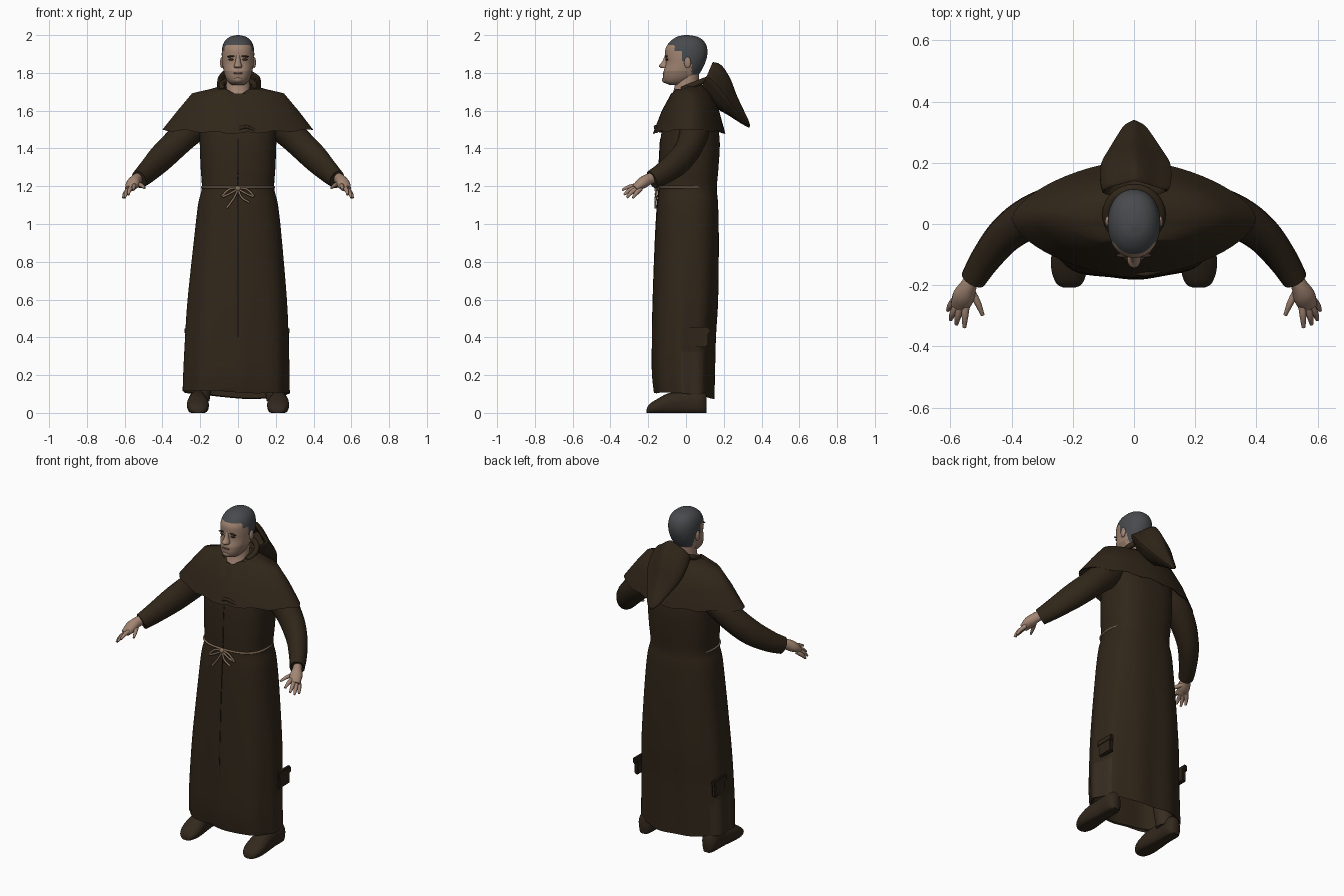
import bpy, bmesh, math
from mathutils import Vector

cube = bpy.data.objects.get("Cube")
if cube:
    bpy.data.objects.remove(cube, do_unlink=True)


def material(name, r, g, b):
    mat = bpy.data.materials.new(name)
    mat.use_nodes = True
    mat.diffuse_color = (r, g, b, 1)
    shader = mat.node_tree.nodes["Principled BSDF"]
    shader.inputs["Base Color"].default_value = (r, g, b, 1)
    shader.inputs["Roughness"].default_value = 0.9
    return mat


CLOTH = material("brown cloth", .030, .0195, .010)
PANEL = material("side panel brown", .038, .025, .015)
LEATHER = material("dark leather", .032, .021, .012)
SEAM = material("dark seam", .014, .010, .006)
SKIN = material("skin", .36, .235, .17)
STUBBLE = material("stubbled skin", .27, .18, .13)
LIPS = material("lips", .20, .115, .085)
HAIR = material("grey hair", .064, .068, .074)
DARK = material("eye brown", .045, .028, .019)
ROPE = material("rope", .24, .16, .10)


def finish(name, bm, mats, rule=None):
    """Turn a bmesh into a smooth shaded object, coloured by a rule on face centres."""
    bmesh.ops.recalc_face_normals(bm, faces=bm.faces)
    if rule:
        for face in bm.faces:
            face.material_index = rule(face.calc_center_median())
    mesh = bpy.data.meshes.new(name)
    bm.to_mesh(mesh)
    bm.free()
    for mat in mats:
        mesh.materials.append(mat)
    obj = bpy.data.objects.new(name, mesh)
    bpy.context.collection.objects.link(obj)
    bpy.ops.object.select_all(action='DESELECT')
    obj.select_set(True)
    bpy.context.view_layer.objects.active = obj
    bpy.ops.object.shade_smooth_by_angle(angle=math.radians(50))
    return obj


def loft(name, rings, mats, rule=None):
    bm = bmesh.new()
    loops = [[bm.verts.new(p) for p in ring] for ring in rings]
    for low, high in zip(loops, loops[1:]):
        for i in range(len(low)):
            bm.faces.new((low[i - 1], low[i], high[i], high[i - 1]))
    bm.faces.new(loops[0])
    bm.faces.new(loops[-1])
    return finish(name, bm, mats, rule)


def smooth(rows, steps=4):
    """Run a soft curve through rows of numbers."""
    out = []
    for i in range(len(rows) - 1):
        quad = [rows[max(0, min(len(rows) - 1, i + k))] for k in (-1, 0, 1, 2)]
        for s in range(steps):
            t = s / steps
            out.append([b + t / 2 * (c - a + t * (2 * a - 5 * b + 4 * c - d + t * (3 * (b - c) + d - a)))
                        for a, b, c, d in zip(*quad)])
    return out + [list(rows[-1])]


def ring(z, width, front, back, n=48, power=2.0, fold=0.0, waves=9):
    """Horizontal rounded ring; width is half, front and back are y limits."""
    pts = []
    for i in range(n):
        a = math.tau * i / n
        c, s = math.cos(a), math.sin(a)
        k = (abs(c) ** power + abs(s) ** power) ** (-1 / power) * (1 + fold * math.cos(waves * a + 1))
        pts.append(Vector((width * c * k, (front + back) / 2 + (back - front) / 2 * s * k, z)))
    return pts


def tube(name, rows, mat, n=16, steps=4):
    """Tube through rows of x, y, z, side radius, upright radius."""
    rows = smooth(rows, steps)
    mids = [Vector(r[:3]) for r in rows]
    rings = []
    for i, r in enumerate(rows):
        along = (mids[min(i + 1, len(mids) - 1)] - mids[max(i - 1, 0)]).normalized()
        side = along.cross(Vector((0, 0, 1)))
        side = side.normalized() if side.length > .01 else Vector((1, 0, 0))
        up = side.cross(along)
        rings.append([mids[i] + side * r[3] * math.cos(math.tau * j / n)
                      + up * r[4] * math.sin(math.tau * j / n) for j in range(n)])
    return loft(name, rings, [mat])


def cord(name, points, radius, mat):
    return tube(name, [(*p, radius, radius) for p in points], mat, 8)


def ball(name, loc, size, mat, tilt=0):
    bm = bmesh.new()
    bmesh.ops.create_uvsphere(bm, u_segments=16, v_segments=10, radius=1)
    obj = finish(name, bm, [mat])
    obj.location, obj.scale, obj.rotation_euler = loc, size, (0, tilt, 0)
    return obj


# Long robe with soft folds, leaning slightly to one side and hollow at the hem
robe_rows = [(.1, .279, -.166, .15), (.22, .277, -.178, .153), (.4, .271, -.178, .158),
             (.6, .261, -.174, .17), (.9, .234, -.163, .174), (1.1, .212, -.152, .17),
             (1.19, .192, -.143, .163), (1.3, .198, -.143, .172), (1.45, .203, -.135, .178),
             (1.58, .2, -.105, .15), (1.66, .11, -.06, .09)]
robe = [ring(*row, n=72, power=2.5, fold=.025 * max(0, 1 - row[0] / 1.1)) for row in smooth(robe_rows, 5)]
for loop in robe:
    for p in loop:
        p.x -= .012 * max(0, 1 - p.z)
for p in robe[0]:
    p.z += .012 * math.cos(p.x * 9 + 2.4) - .1 * p.y
inside = [[Vector((p.x * .95, p.y * .95, p.z + h)) for p in robe[0]] for h in (.22, .005)]
loft("robe", inside + robe, [CLOTH, PANEL],
     lambda c: int(abs(c.x) > .24 and -.02 < c.y < .1 and c.z < .34))
cord("front_seam", [(0, y, z) for z, w, y, b in robe_rows[2:9]], .003, SEAM)

# Shoulder cape with crisp shoulders and a V neckline
cape = [ring(z, w, f, b, power=p) for z, w, f, b, p in (
    (1.735, .078, -.058, .09, 2), (1.716, .14, -.066, .105, 2), (1.692, .243, -.078, .13, 1.9),
    (1.6, .32, -.128, .175, 1.75), (1.498, .4, -.175, .208, 1.6))]
for loop in cape[:2]:
    for p in loop:
        if p.y < 0:
            p.z = min(p.z, 1.68 + .55 * abs(p.x))
for p in cape[-1]:
    p.z += .006 * math.sin(p.x * 40) - .018 * (1 - abs(p.x) / .4)
under = [[Vector((p.x * k, p.y * k, p.z + h)) for p in cape[-1]] for k, h in ((.96, .004), (.8, .06))]
loft("shoulder_cape", cape + under, [CLOTH])
cord("cape_fold", [(0, -.158, 1.5), (.04, -.162, 1.515), (.09, -.15, 1.495)], .009, CLOTH)

# Hood lying on the back, peaked above and open towards the neck
hood_rows = [(.165, 1.73, .065, .05), (.12, 1.775, .09, .06), (.112, 1.782, .108, .07),
             (.15, 1.75, .116, .084), (.2, 1.69, .112, .075), (.245, 1.63, .086, .05),
             (.295, 1.568, .054, .028), (.322, 1.536, .034, .016), (.337, 1.515, .008, .006)]
hood = []
for y, z, w, h in smooth(hood_rows, 3):
    loop = []
    for i in range(32):
        a = math.tau * i / 32
        lift = math.sin(a) * h * (1.15 - .3 * abs(math.cos(a)))
        width = w * (1 - .4 * max(0, math.sin(a))) * (1 + .05 * math.cos(5 * a))
        loop.append(Vector((math.cos(a) * width, y + lift * .4, z + lift * .93)))
    hood.append(loop)
loft("hood", hood, [CLOTH])
collar = [(.088 * math.cos(a), .03 + .085 * math.sin(a), 1.732 + .035 * math.sin(a))
          for a in [math.radians(d) for d in range(-36, 217, 28)]]
cord("hood_collar", collar, .016, CLOTH)

# Neck and head
loft("neck", [ring(*r) for r in smooth([(1.63, .08, -.09, .07), (1.68, .075, -.076, .068),
                                        (1.72, .064, -.062, .066), (1.8, .06, -.05, .07)])], [SKIN])


def head_colour(c):
    hairline = c.z > 1.947 or (c.y > -.06 and c.z > 1.915) or (c.y > -.025 and c.z > 1.865) \
        or (c.y > .03 and c.z > 1.79)
    return 1 if hairline else 2 if c.z < 1.812 and c.y < .01 else 0


head_rows = [(1.735, .03, -.085, -.02), (1.75, .05, -.114, .02), (1.775, .066, -.122, .055),
             (1.81, .076, -.118, .08), (1.85, .083, -.108, .1), (1.89, .086, -.11, .112),
             (1.93, .084, -.108, .112), (1.965, .072, -.085, .097), (1.99, .045, -.05, .064),
             (2.0, .008, -.01, .015)]
loft("head", [ring(*r, n=64, power=2.15) for r in smooth(head_rows, 6)], [SKIN, HAIR, STUBBLE], head_colour)
loft("nose", [ring(*r, n=16) for r in smooth([(1.895, .011, -.111, -.09), (1.86, .014, -.126, -.09),
                                              (1.837, .022, -.144, -.085), (1.825, .019, -.13, -.085)])], [SKIN])
ball("mouth", (0, -.117, 1.798), (.026, .007, .005), LIPS)
ball("chin", (0, -.107, 1.763), (.026, .02, .018), STUBBLE)

# Paired parts
for s, side in ((1, "left"), (-1, "right")):
    ball(side + "_eye", (.034 * s, -.1, 1.871), (.016, .007, .006), DARK)
    ball(side + "_brow", (.035 * s, -.103, 1.888), (.023, .007, .005), DARK, .12 * s)
    ball(side + "_ear", (.085 * s, .008, 1.855), (.01, .018, .03), SKIN)

    tube(side + "_sleeve", [(.16 * s, .04, 1.56, .07, .07), (.25 * s, .045, 1.5, .08, .08),
                            (.34 * s, .02, 1.415, .07, .075), (.42 * s, -.035, 1.337, .06, .072),
                            (.485 * s, -.115, 1.272, .05, .06), (.525 * s, -.18, 1.235, .042, .05)], CLOTH)

    # Hand with five spread digits
    tube(side + "_palm", [(.51 * s, -.15, 1.25, .024, .026), (.537 * s, -.195, 1.238, .026, .03),
                          (.556 * s, -.235, 1.215, .036, .03), (.57 * s, -.272, 1.188, .03, .016)], SKIN)
    digits = {"thumb": ((.54, -.205, 1.215), (.512, -.255, 1.205), (.494, -.298, 1.19)),
              "index": ((.548, -.255, 1.205), (.552, -.3, 1.197), (.554, -.338, 1.18)),
              "middle": ((.562, -.26, 1.198), (.575, -.3, 1.178), (.58, -.328, 1.155)),
              "ring": ((.572, -.256, 1.19), (.591, -.29, 1.166), (.599, -.313, 1.14)),
              "little": ((.578, -.24, 1.186), (.598, -.264, 1.162), (.608, -.282, 1.138))}
    for digit, path in digits.items():
        tube(side + "_" + digit + "_finger",
             [(x * s, y, z, r, r) for (x, y, z), r in zip(path, (.013, .011, .006))], SKIN, 10)

    # Shoe and lower leg
    shoe = []
    for y, w, h in smooth([(-.208, .018, .02), (-.195, .042, .045), (-.15, .058, .075), (-.09, .056, .105),
                           (0, .046, .12), (.08, .045, .12), (.108, .025, .1)], 3):
        loop = []
        for i in range(20):
            a = math.tau * i / 20
            rise = math.sin(a) * (.75 if math.sin(a) < 0 else .5)
            loop.append(Vector((s * (.214 + .02 * min(0, y + .05)) + w * math.cos(a), y, max(0, h * (.5 + rise)))))
        shoe.append(loop)
    loft(side + "_shoe", shoe, [LEATHER])
    tube(side + "_leg", [(.2 * s, .03, .07, .046, .05), (.17 * s, .02, .33, .06, .06)], PANEL)

    # Side pouch with a flap, set into the robe
    for part, z, x, half in (("pouch", .395, .261, .045), ("pouch_flap", .435, .265, .02)):
        bm = bmesh.new()
        bmesh.ops.create_cube(bm, size=2)
        for v in bm.verts:
            v.co = (s * x - .005 + v.co.x * .013, .065 + v.co.y * (.05 + (z - .39) * .25), z + v.co.z * half)
        bmesh.ops.bevel(bm, geom=bm.edges[:], offset=.007, segments=2, affect='EDGES')
        finish(side + "_" + part, bm, [CLOTH])

    # Rope bow and hanging ends
    cord(side + "_bow", [(0, -.152, 1.188), (.045 * s, -.16, 1.185), (.085 * s, -.156, 1.145),
                         (.05 * s, -.16, 1.158), (0, -.154, 1.185)], .006, ROPE)
    cord(side + "_rope_end", [(0, -.154, 1.185), (.02 * s, -.16, 1.14), (.06 * s, -.162, 1.1 + .015 * s)], .006, ROPE)

# Rope belt, sinking into the cloth at the back
belt = ring(1.195, .191, -.146, .145, 40, 2.5)
cord("rope_belt", belt + belt[:1], .006, ROPE)
ball("rope_knot", (0, -.154, 1.188), (.016, .012, .014), ROPE)
